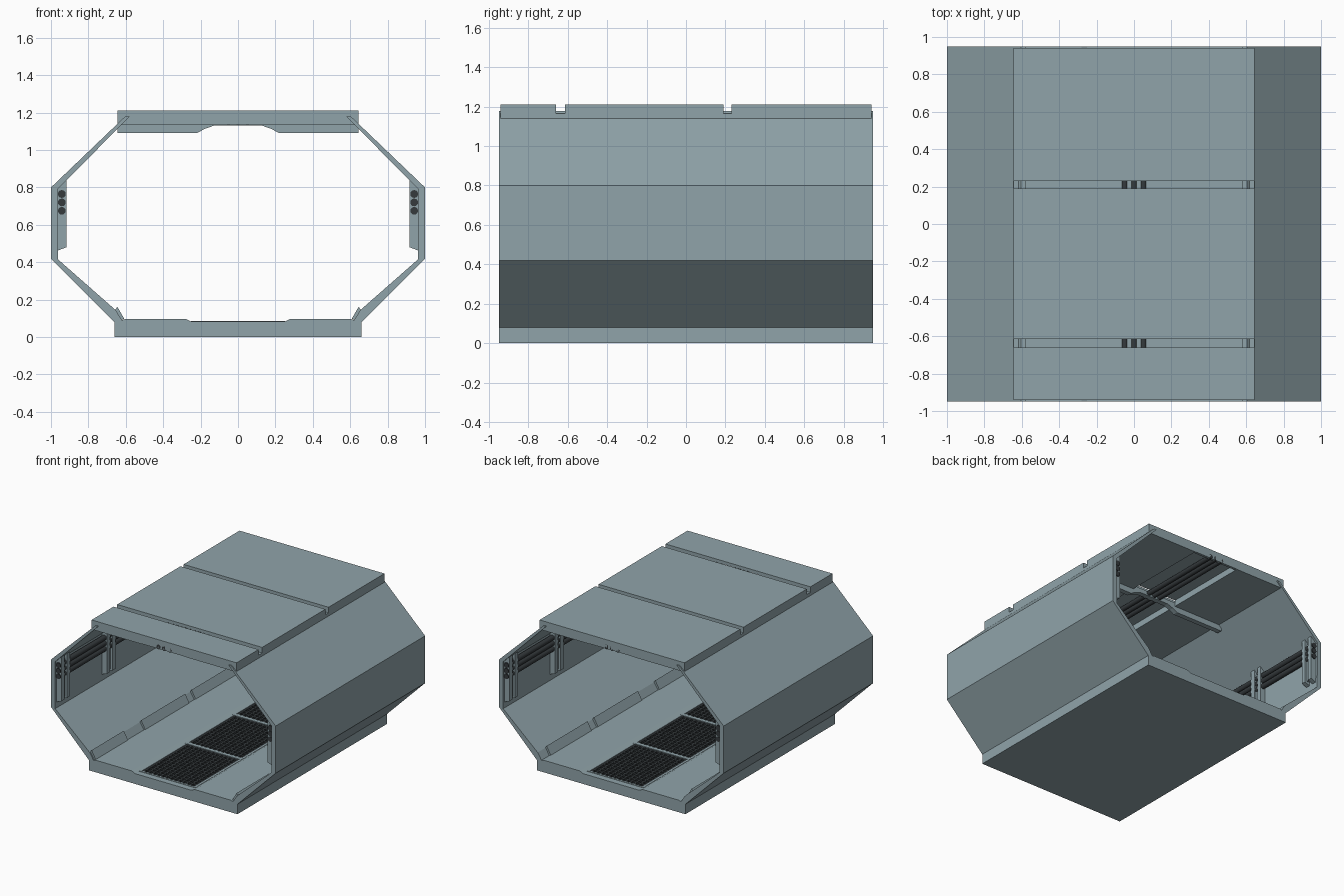
import bpy, bmesh, math
from mathutils import Vector

if "Cube" in bpy.data.objects:
    bpy.data.objects.remove(bpy.data.objects["Cube"])


def material(name, col):
    m = bpy.data.materials.new(name)
    m.diffuse_color = (*col, 1)
    m.use_nodes = True
    m.node_tree.nodes["Principled BSDF"].inputs["Base Color"].default_value = m.diffuse_color
    return m


PANEL = material("blue grey panel", (0.28, 0.37, 0.40))
DARK = material("dark rubber", (0.035, 0.042, 0.046))


def finish(name, bm, mat):
    bmesh.ops.recalc_face_normals(bm, faces=bm.faces)
    me = bpy.data.meshes.new(name)
    bm.to_mesh(me)
    bm.free()
    me.materials.append(mat)
    ob = bpy.data.objects.new(name, me)
    bpy.context.collection.objects.link(ob)
    return ob


def add_prism(bm, pts, y0, y1):
    """Extrude an x-z profile along y."""
    a = [bm.verts.new((x, y0, z)) for x, z in pts]
    f = bm.faces.new(a)
    r = bmesh.ops.extrude_face_region(bm, geom=[f])
    vs = [v for v in r["geom"] if isinstance(v, bmesh.types.BMVert)]
    bmesh.ops.translate(bm, verts=vs, vec=(0, y1 - y0, 0))


def add_box(bm, x0, x1, y0, y1, z0, z1):
    add_prism(bm, [(x0, z0), (x1, z0), (x1, z1), (x0, z1)], y0, y1)


def prism(name, pts, spans, mat=PANEL, mirror=False):
    bm = bmesh.new()
    for y0, y1 in spans:
        add_prism(bm, pts, y0, y1)
        if mirror:
            add_prism(bm, [(-x, z) for x, z in pts], y0, y1)
    return finish(name, bm, mat)


def sym(half):
    """Complete a profile from its right half."""
    return half + [(-x, z) for x, z in reversed(half)]


def cables(name, centres, r):
    bm = bmesh.new()
    n = 12
    for x, z in centres:
        ring = [(x + r * math.cos(2 * math.pi * i / n),
                 z + r * math.sin(2 * math.pi * i / n)) for i in range(n)]
        add_prism(bm, ring, -0.94, 0.94)
    ob = finish(name, bm, DARK)
    for p in ob.data.polygons:
        p.use_smooth = abs(p.normal.y) < 0.5
    return ob


# Floor slab with a channel for the grating, closed by end sills
prism("floor_slab", sym([(0.66, 0), (0.66, 0.08), (0.60, 0.097), (0.28, 0.097),
                         (0.25, 0.083), (0.25, 0.045)]), [(-0.95, 0.95)])
prism("floor_sill", sym([(0.25, 0.04), (0.25, 0.083)]),
      [(-0.95, -0.9), (0.9, 0.95)])

# Side walls: three angled panels each
prism("side_wall", [(0.66, 0.08), (1, 0.42), (1, 0.80), (0.605, 1.178),
                    (0.58, 1.178), (0.965, 0.79), (0.962, 0.415),
                    (0.655, 0.145), (0.62, 0.09)], [(-0.95, 0.95)], mirror=True)

# Broken skirting strip along both floor edges
prism("skirting_strip", [(0.66, 0.14), (0.645, 0.162), (0.608, 0.097), (0.63, 0.09)],
      [(-0.94, -0.53), (-0.31, 0.25), (0.33, 0.85)], mirror=True)

# Roof panels: channelled underside, solid lips at the two open ends
PANELS = [(-0.94, -0.66), (-0.615, 0.19), (0.23, 0.94)]
prism("roof_panel", sym([(0.645, 1.135), (0.645, 1.21)])[:2]
      + [(-0.645, 1.21), (-0.645, 1.135), (-0.2, 1.135), (-0.2, 1.185),
         (0.2, 1.185), (0.2, 1.135)], PANELS)
prism("roof_lip", sym([(0.2, 1.137), (0.2, 1.19)]), [(-0.94, -0.92), (0.92, 0.94)])

# Cross ribs in the roof gaps, arched over the cable run
prism("roof_rib", sym([(0.645, 1.165), (0.645, 1.09), (0.22, 1.09),
                       (0.18, 1.112), (0.13, 1.13)]),
      [(-0.66, -0.615), (0.19, 0.23)])

# Cable runs on the ceiling and both walls
cables("ceiling_cable", [(x, 1.152) for x in (-0.05, 0, 0.05)], 0.019)
cables("wall_cable", [(s * 0.942, z) for s in (-1, 1)
                      for z in (0.675, 0.72, 0.765)], 0.021)

# Wall struts: two uprights with a recessed web
bm = bmesh.new()
for s in (-1, 1):
    for y in (-0.88, -0.3, 0.3, 0.88):
        for dy in (-0.035, 0.035):
            pts = [(s * x, z) for x, z in
                   [(0.97, 0.46), (0.918, 0.48), (0.918, 0.845), (0.97, 0.80)]]
            add_prism(bm, pts, y + dy - 0.018, y + dy + 0.018)
        x0, x1 = sorted((s * 0.935, s * 0.97))
        add_box(bm, x0, x1, y - 0.02, y + 0.02, 0.49, 0.80)
finish("wall_strut", bm, PANEL)

# Three floor gratings with pale frames
bm, fr = bmesh.new(), bmesh.new()
for k in range(3):
    y0 = -0.9 + 0.6 * k
    y1 = y0 + 0.6
    for i in range(13):
        x = -0.225 + 0.45 * i / 12
        add_box(bm, x - 0.008, x + 0.008, y0 + 0.015, y1 - 0.015, 0.05, 0.082)
    for j in range(16):
        y = y0 + 0.025 + 0.55 * j / 15
        add_box(bm, -0.235, 0.235, y - 0.008, y + 0.008, 0.052, 0.081)
    for y in (y0, y1 - 0.015):
        add_box(fr, -0.25, 0.25, y, y + 0.015, 0.045, 0.086)
    for x in (-0.25, 0.235):
        add_box(fr, x, x + 0.015, y0, y1, 0.045, 0.085)
finish("floor_grating", bm, DARK)
finish("grating_frame", fr, PANEL)
